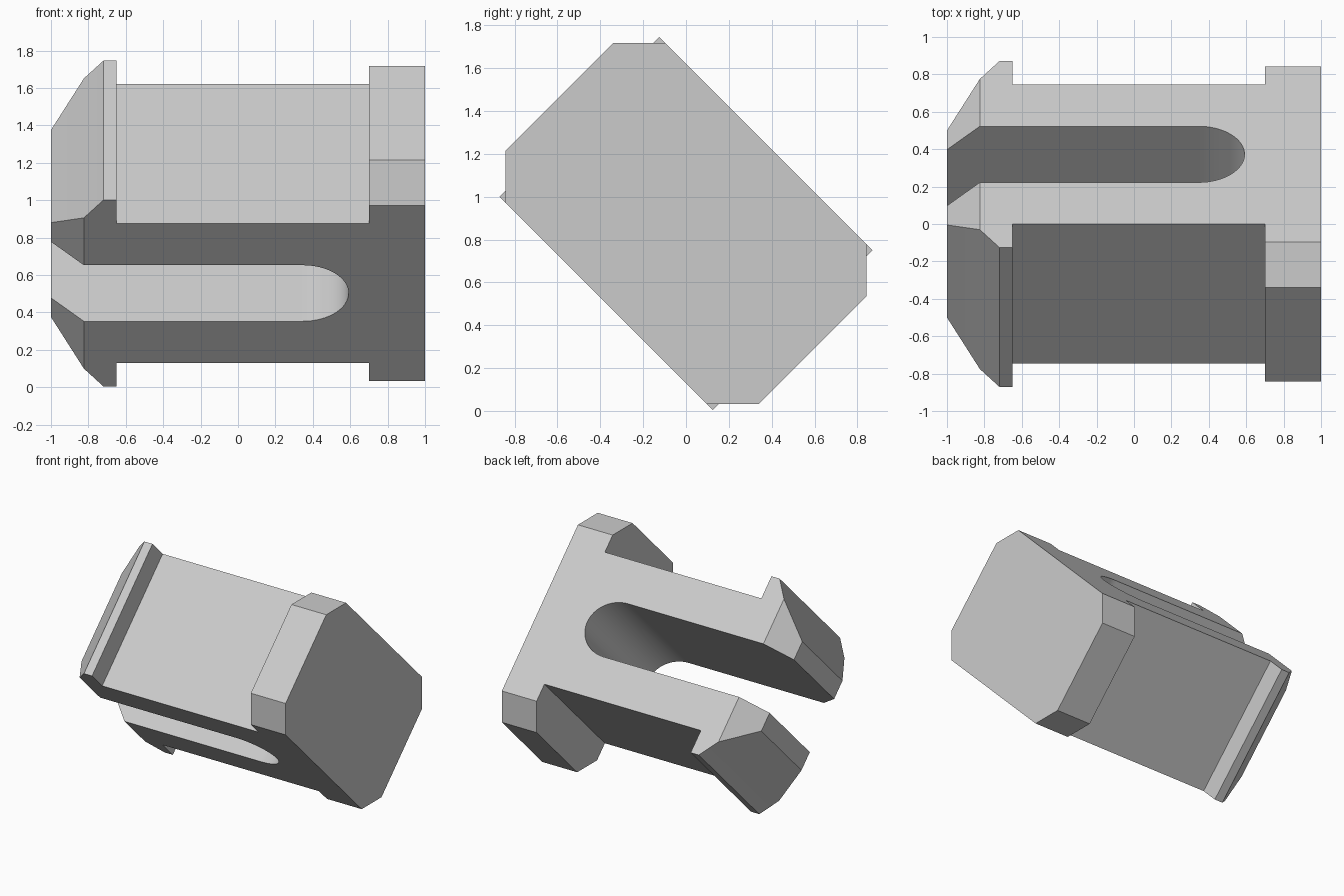
import bpy, bmesh, math
from mathutils import Matrix

cube = bpy.data.objects.get("Cube")
if cube:
    bpy.data.objects.remove(cube, do_unlink=True)

HALF = 0.527        # half thickness
TIP_HALF = 0.35     # half thickness at the prong tips
SLOT = 0.212        # half width of the slot
TIP_X, NECK_X = -1.0, -0.824

grey = bpy.data.materials.new("light_grey")
grey.use_nodes = True
colour = (0.6, 0.6, 0.6, 1)
grey.diffuse_color = colour
grey.node_tree.nodes["Principled BSDF"].inputs["Base Color"].default_value = colour

bm = bmesh.new()


def vert(x, u):
    return bm.verts.new((x, u, -HALF))


# Plan outline: shank with barbed prongs, wide head and a round-ended slot
side = [(NECK_X, 0.57), (-0.72, 0.704), (-0.65, 0.704), (-0.65, HALF),
        (0.70, HALF), (0.70, 0.836), (1.0, 0.836)]
upper = [vert(x, u) for x, u in side]
lower = [vert(x, -u) for x, u in side]
steps = 32
slot_end = []
for i in range(steps + 1):
    a = -math.pi / 2 + math.pi * i / steps
    slot_end.append(vert(0.345 + 0.246 * math.cos(a), SLOT * math.sin(a)))
neck_low, neck_up = vert(NECK_X, -SLOT), vert(NECK_X, SLOT)
faces = [bm.faces.new(lower + upper[::-1] + [neck_up] + slot_end[::-1] + [neck_low])]

# Prong tips
for outer, inner, s in ((upper[0], neck_up, 1), (lower[0], neck_low, -1)):
    faces.append(bm.faces.new([outer, vert(TIP_X, s * 0.357),
                               vert(TIP_X, s * SLOT), inner]))

# Thicken, then taper the tips
bmesh.ops.recalc_face_normals(bm, faces=faces)
geom = bmesh.ops.extrude_face_region(bm, geom=faces, use_keep_orig=True)["geom"]
bmesh.ops.translate(bm, vec=(0, 0, 2 * HALF),
                    verts=[g for g in geom if isinstance(g, bmesh.types.BMVert)])
for v in bm.verts:
    if v.co.x < TIP_X + 0.01:
        v.co.z *= TIP_HALF / HALF

# Chamfer the four long corners of the head
corners = [e for e in bm.edges
           if all(abs(v.co.y) > 0.8 for v in e.verts)
           and abs(e.verts[0].co.x - e.verts[1].co.x) > 0.1]
bmesh.ops.bevel(bm, geom=corners, offset=0.173, offset_type='OFFSET',
                segments=1, profile=0.5, affect='EDGES')
bmesh.ops.recalc_face_normals(bm, faces=bm.faces)

# Tilt the part onto its edge
bm.transform(Matrix.Translation((0, 0, 0.875)) @ Matrix.Rotation(-math.pi / 4, 4, 'X'))

mesh = bpy.data.meshes.new("slotted_clip_pin")
bm.to_mesh(mesh)
bm.free()
mesh.materials.append(grey)
pin = bpy.data.objects.new("slotted_clip_pin", mesh)
bpy.context.collection.objects.link(pin)
bpy.ops.object.select_all(action='DESELECT')
pin.select_set(True)
bpy.context.view_layer.objects.active = pin
bpy.ops.object.shade_smooth_by_angle(angle=math.radians(20))
